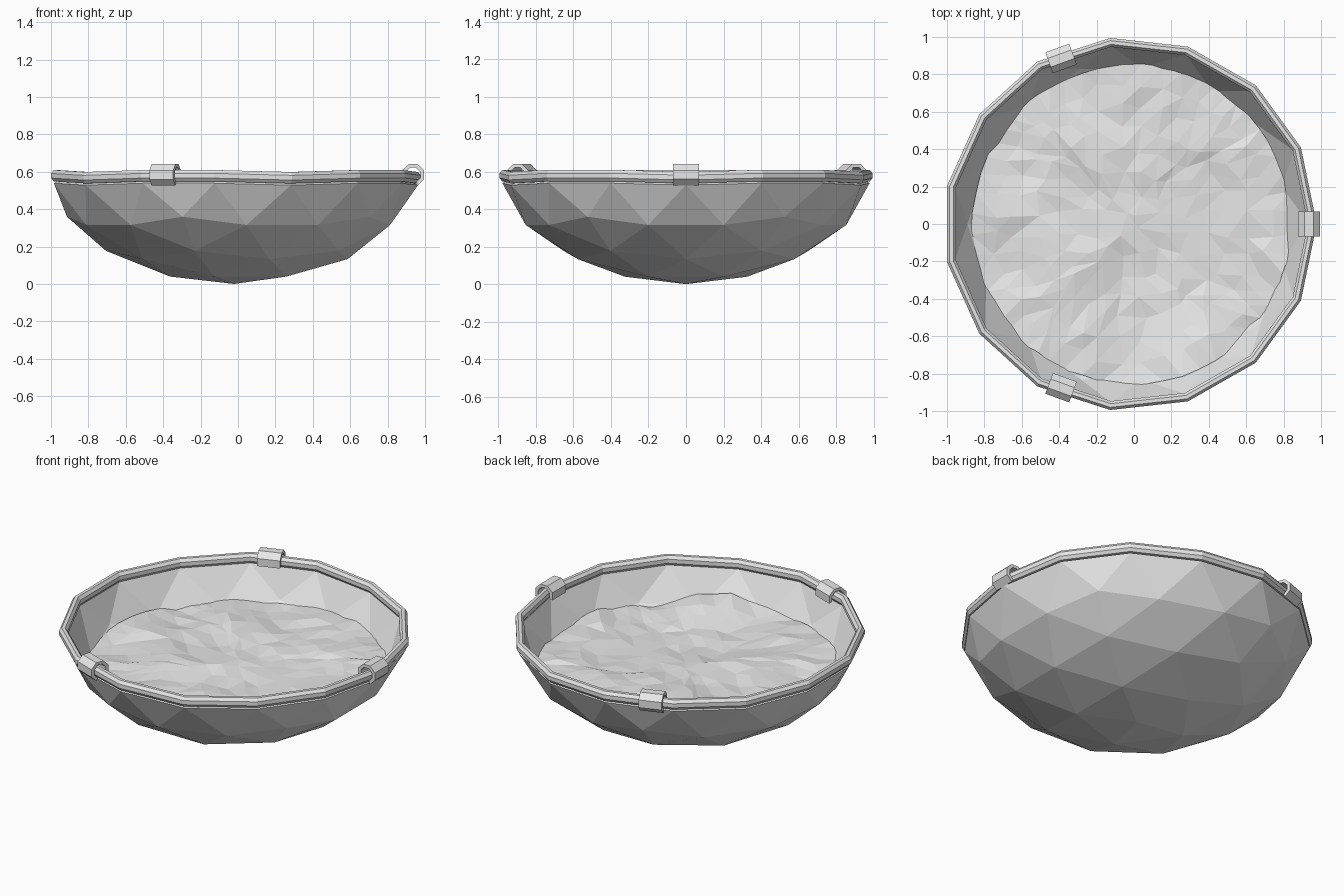
import bpy
import bmesh
import math
import random
from mathutils import Vector, noise

random.seed(4)
CX = -0.02          # bowl axis, shifted so the clamps stay inside the bounds
HEIGHT = 0.65       # vertical squash of the bowl sphere

cube = bpy.data.objects.get("Cube")
if cube:
    bpy.data.objects.remove(cube, do_unlink=True)

grey = bpy.data.materials.new("light_grey")
grey.use_nodes = True
grey.diffuse_color = (0.8, 0.8, 0.8, 1)
grey.node_tree.nodes["Principled BSDF"].inputs["Base Color"].default_value = (0.8, 0.8, 0.8, 1)


def add_object(name, bm):
    mesh = bpy.data.meshes.new(name)
    bm.to_mesh(mesh)
    bm.free()
    mesh.materials.append(grey)
    obj = bpy.data.objects.new(name, mesh)
    bpy.context.collection.objects.link(obj)
    return obj


def loft(bm, sections, closed):
    """Skin a list of closed cross-sections; close the loop or cap the ends."""
    rows = [[bm.verts.new(p) for p in s] for s in sections]
    n = len(rows[0])
    pairs = list(zip(rows, rows[1:]))
    if closed:
        pairs.append((rows[-1], rows[0]))
    for a, b in pairs:
        for i in range(n):
            j = (i + 1) % n
            bm.faces.new((a[i], a[j], b[j], b[i]))
    if not closed:
        bm.faces.new(rows[0])
        bm.faces.new(rows[-1])
    bmesh.ops.recalc_face_normals(bm, faces=bm.faces)


# Bowl: lower part of a faceted geodesic sphere, squashed
bm = bmesh.new()
bmesh.ops.create_icosphere(bm, subdivisions=1, radius=1)
bmesh.ops.subdivide_edges(bm, edges=bm.edges[:], cuts=2, use_grid_fill=True)
for v in bm.verts:
    v.co.normalize()
bmesh.ops.delete(bm, geom=[v for v in bm.verts if v.co.z > -0.1], context="VERTS")
for v in bm.verts:
    v.co = Vector((v.co.x + CX, v.co.y, (v.co.z + 1) * HEIGHT))
edge_points = [v.co.copy() for v in bm.verts if v.is_boundary]
bowl = add_object("bowl", bm)
wall = bowl.modifiers.new("wall", "SOLIDIFY")
wall.thickness = 0.03
wall.offset = -1

# Rim: octagonal tube following the bowl's top edge
edge_points.sort(key=lambda p: math.atan2(p.y, p.x - CX))
sections = []
for p in edge_points:
    out = Vector((p.x - CX, p.y, 0)).normalized()
    centre = p - out * 0.009 + Vector((0, 0, 0.04))
    ring = []
    for k in range(8):
        a = math.radians(22.5 + 45 * k)
        ring.append(centre + out * 0.026 * math.cos(a) + Vector((0, 0, 0.033 * math.sin(a))))
    sections.append(ring)
bm = bmesh.new()
loft(bm, sections, closed=True)
add_object("rim", bm)


# Clamps: faceted C-shaped clips wrapped over the rim
def clamp(name, x, y, degrees):
    angles = [math.radians(-67.5 + 45 * k) for k in range(7)]
    profile = [(0.064 * math.cos(a), 0.062 * math.sin(a)) for a in angles]
    profile += [(0.042 * math.cos(a), 0.042 * math.sin(a)) for a in reversed(angles)]
    turn = math.radians(degrees)
    out = Vector((math.cos(turn), math.sin(turn), 0))
    along = Vector((-out.y, out.x, 0))
    base = Vector((x, y, 0.583))
    bm = bmesh.new()
    loft(bm, [[base + out * r + Vector((0, 0, z)) + along * s for r, z in profile]
              for s in (-0.068, 0.068)], closed=False)
    add_object(name, bm)


clamp("left_clamp", 0.936, 0, 0)
clamp("back_clamp", -0.39, 0.885, 110)
clamp("front_clamp", -0.39, -0.875, -110)

# Filling: rough, flat-shaded ground disc inside the bowl
bm = bmesh.new()
bmesh.ops.create_grid(bm, x_segments=15, y_segments=15, size=1)
for v in bm.verts:
    x, y = v.co.x, v.co.y
    reach = max(abs(x), abs(y))
    length = math.hypot(x, y) or 1
    scale = 0.855 * reach / length
    inner = reach < 0.95
    wobble = 0.025 if inner else 0.006
    px = x * scale + random.uniform(-wobble, wobble)
    py = y * scale + random.uniform(-wobble, wobble)
    z = 0.37 + 0.035 * noise.noise(Vector((px * 3, py * 3, 0.7)))
    z += random.uniform(-0.009, 0.009)
    # raised banks near the front and back walls
    for bx, by, h in ((0.28, -0.76, 0.05), (0.3, 0.74, 0.03), (0.78, -0.2, 0.02)):
        z += h * math.exp(-((px - bx) ** 2 + (py - by) ** 2) / 0.035)
    v.co = (px - 0.012, py, z)
bmesh.ops.triangulate(bm, faces=bm.faces[:])
add_object("ground_filling", bm)
